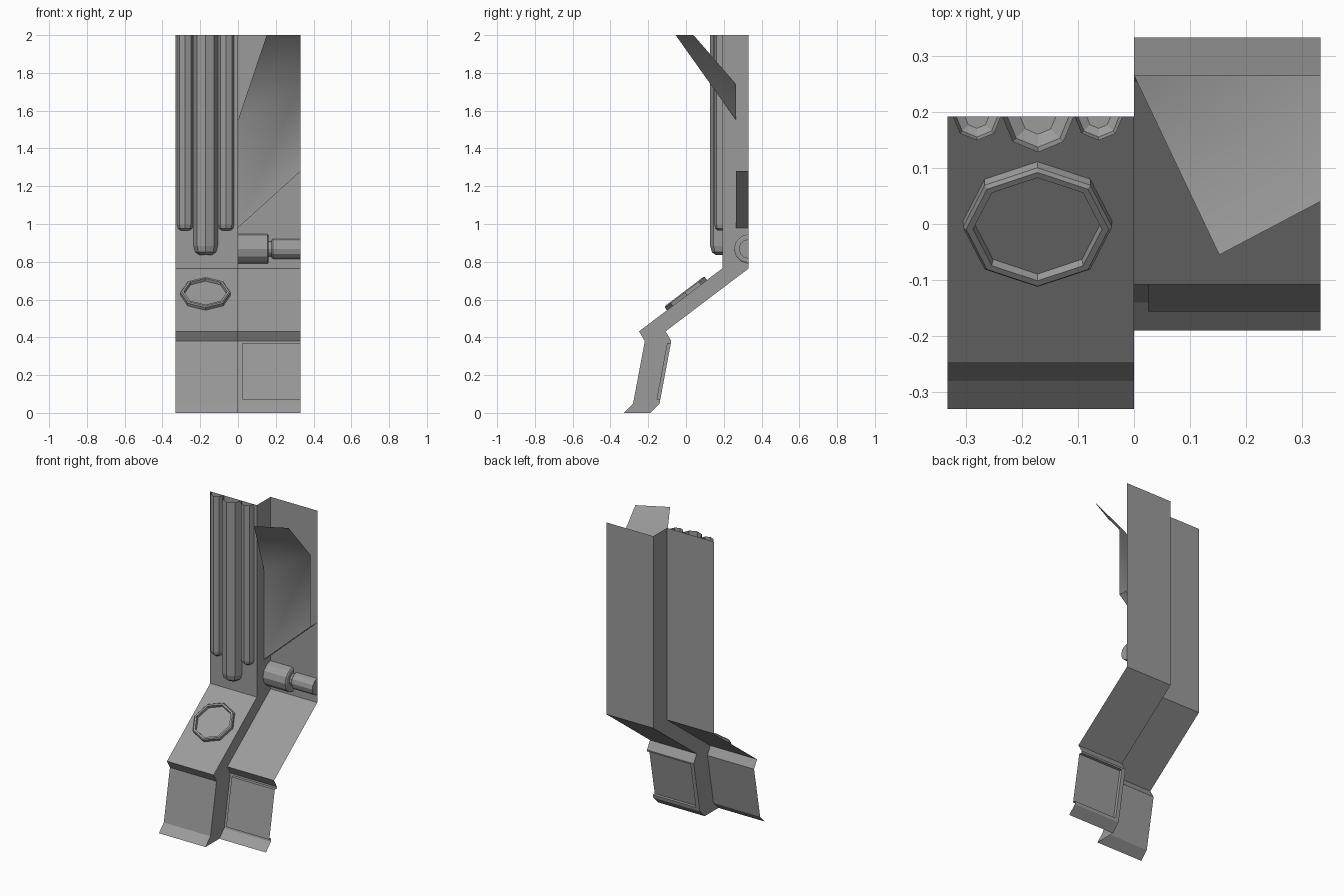
import bpy, bmesh, math
from mathutils import Vector

cube = bpy.data.objects.get("Cube")
if cube:
    bpy.data.objects.remove(cube)

GREY = (0.33, 0.33, 0.33, 1)
mat = bpy.data.materials.new("plain grey")
mat.use_nodes = True
mat.diffuse_color = GREY
mat.node_tree.nodes["Principled BSDF"].inputs["Base Color"].default_value = GREY

HALF, STEP, TOP = 0.332, 0.14, 2.0
# Side profile (y, z) of the forward half; the other half is the same, set back
PROFILE = [(0.192, TOP), (0.192, 0.765), (-0.248, 0.432),
           (-0.218, 0.38), (-0.28, 0.05), (-0.33, 0)]
BACK = [(y + STEP, z) for y, z in PROFILE]
WALL = BACK[0][0]


def add_object(name, bm, smooth=None):
    bmesh.ops.remove_doubles(bm, verts=bm.verts, dist=1e-5)
    mesh = bpy.data.meshes.new(name)
    bm.to_mesh(mesh)
    bm.free()
    mesh.materials.append(mat)
    obj = bpy.data.objects.new(name, mesh)
    bpy.context.collection.objects.link(obj)
    if smooth:
        bpy.ops.object.select_all(action="DESELECT")
        obj.select_set(True)
        bpy.context.view_layer.objects.active = obj
        bpy.ops.object.shade_smooth_by_angle(angle=math.radians(smooth))
    return obj


def face(bm, *points):
    return bm.faces.new([bm.verts.new(p) for p in points])


def sheet(bm, profile, x0, x1):
    """Sweep a (y, z) profile, listed from the top down, sideways."""
    for (ya, za), (yb, zb) in zip(profile, profile[1:]):
        face(bm, (x0, ya, za), (x0, yb, zb), (x1, yb, zb), (x1, ya, za))


def loft(bm, rings, closed=False):
    """Skin between rings that have the same number of points."""
    n = len(rings[0])
    for a, b in zip(rings, rings[1:]):
        for i in range(n if closed else n - 1):
            j = (i + 1) % n
            face(bm, a[i], b[i], b[j], a[j])


# Forward half of the wall and the step between halves
bm = bmesh.new()
sheet(bm, PROFILE, -HALF, 0)
add_object("forward_wall", bm)

bm = bmesh.new()
for (a, b), (c, d) in zip(zip(PROFILE, PROFILE[1:]), zip(BACK, BACK[1:])):
    face(bm, (0, *a), (0, *b), (0, *d), (0, *c))
add_object("wall_step", bm)

# Set-back half with a panel pressed forward out of its foot
knee, ankle = Vector(BACK[3]), Vector(BACK[4])
upper, lower = knee.lerp(ankle, 0.03), knee.lerp(ankle, 0.94)
push = Vector((-0.02, 0))
pressed = [upper, upper + push, lower + push, lower]
PANEL_X = 0.025
bm = bmesh.new()
sheet(bm, BACK, 0, PANEL_X)
sheet(bm, BACK[:4] + pressed + BACK[4:], PANEL_X, HALF)
face(bm, *[(PANEL_X, *p) for p in pressed])
add_object("set_back_wall", bm)

# Open hood: slanted underside, upright front and flared lip
FRONT = 0.265
low_in, low_out = (0, FRONT, 0.98), (HALF, FRONT, 1.28)
fold_in, fold_out = (0, FRONT, 1.55), (HALF, FRONT, 1.74)
bm = bmesh.new()
face(bm, low_in, low_out, fold_out, fold_in)
face(bm, fold_in, fold_out, (HALF, 0.04, TOP), (0.152, -0.055, TOP))
face(bm, (0, WALL, 0.98), (HALF, WALL, 1.28), low_out, low_in)
add_object("hood", bm, smooth=60)

# Half-round ribs with blunt rounded lower ends
for name, x, r, foot in (("outer_rib", -0.28, 0.043, 0.965),
                         ("middle_rib", -0.171, 0.064, 0.835),
                         ("inner_rib", -0.063, 0.043, 0.965)):
    bm = bmesh.new()
    rings = []
    for scale, z in ((1, TOP), (1, foot + 0.75 * r), (0.86, foot + 0.25 * r),
                     (0.5, foot), (0, foot)):
        rings.append([(x - r * scale * math.cos(t), PROFILE[0][0] - r * scale * math.sin(t), z)
                      for t in [math.pi * i / 4 for i in range(5)]])
    loft(bm, rings)
    bmesh.ops.dissolve_degenerate(bm, dist=1e-5, edges=bm.edges)
    add_object(name, bm)

# Half-round stepped pipe lying against the set-back wall
bm = bmesh.new()
rings = []
for x, r in ((0, 0.078), (0.157, 0.078), (0.162, 0.07), (0.162, 0.04), (0.178, 0.04),
             (0.178, 0.046), (0.184, 0.052), (HALF, 0.052), (HALF, 0)):
    rings.append([(x, WALL - r * math.sin(t), 0.868 + r * math.cos(t))
                  for t in [math.pi * i / 6 for i in range(7)]])
loft(bm, rings)
bmesh.ops.dissolve_degenerate(bm, dist=1e-5, edges=bm.edges)
add_object("pipe", bm)

# Eight-sided rim on the forward slope
top, bottom = Vector((0, *PROFILE[1])), Vector((0, *PROFILE[2]))
along = (top - bottom).normalized()
out = Vector((1, 0, 0)).cross(along)
center = top.lerp(bottom, 0.425) + Vector((-0.172, 0, 0))
bm = bmesh.new()
rings = []
for r, h in ((0.133, 0), (0.133, 0.018), (0.127, 0.024), (0.115, 0.024), (0.112, 0.008)):
    rings.append([center + out * h + r * (Vector((math.cos(t), 0, 0)) + along * math.sin(t))
                  for t in [math.tau * i / 8 for i in range(8)]])
loft(bm, rings, closed=True)
face(bm, *rings[-1])
bmesh.ops.remove_doubles(bm, verts=bm.verts, dist=1e-5)
bmesh.ops.recalc_face_normals(bm, faces=bm.faces)
add_object("round_rim", bm)
